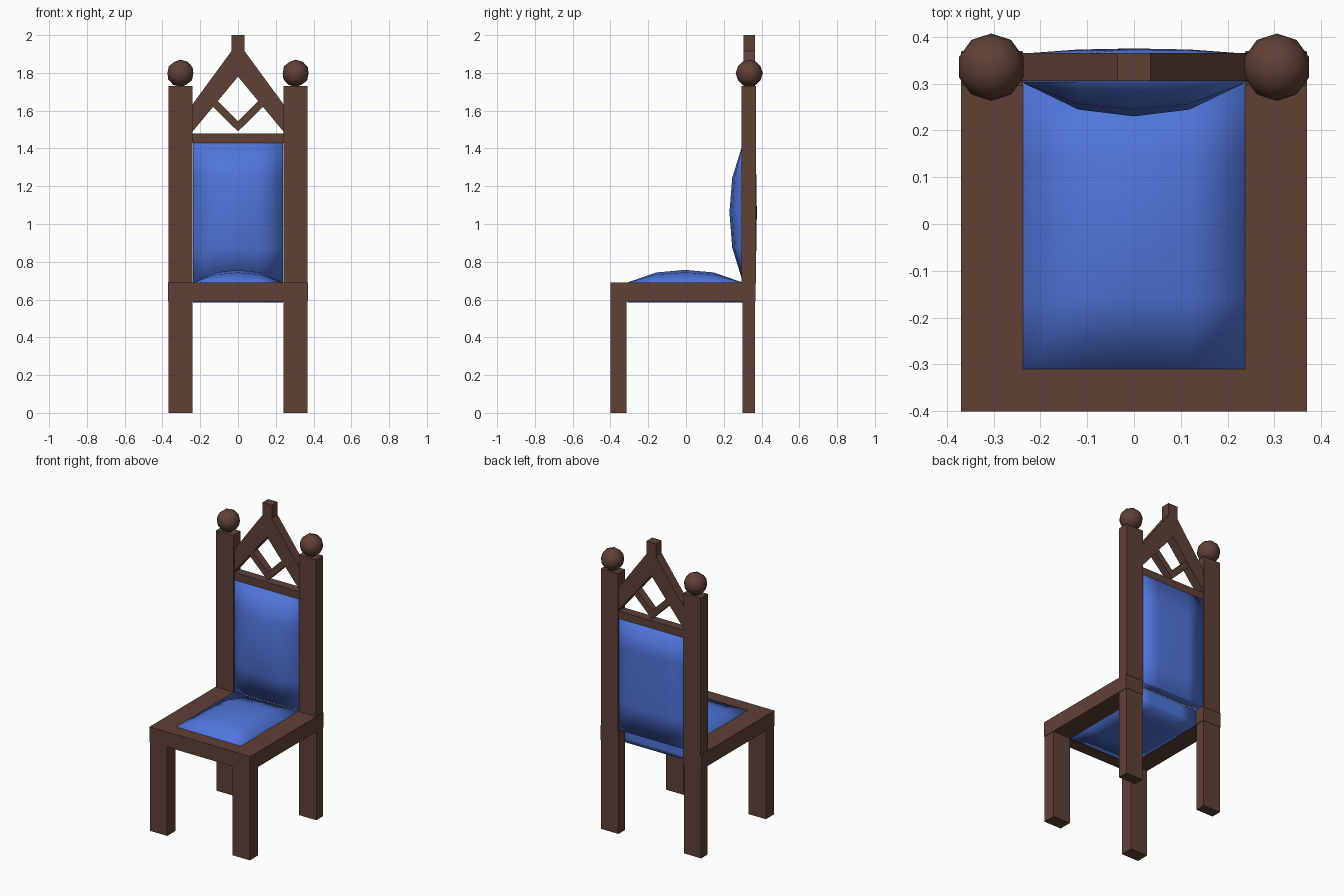
import bpy, bmesh
from mathutils import Matrix, Vector

if "Cube" in bpy.data.objects:
    bpy.data.objects.remove(bpy.data.objects["Cube"])


def material(name, color):
    m = bpy.data.materials.new(name)
    m.diffuse_color = (*color, 1)
    m.use_nodes = True
    m.node_tree.nodes["Principled BSDF"].inputs["Base Color"].default_value = m.diffuse_color
    return m


WOOD = material("dark_wood", (0.115, 0.052, 0.037))
CLOTH = material("blue_cloth", (0.08, 0.18, 0.70))


def finish(name, bm, mat, smooth=False):
    bmesh.ops.recalc_face_normals(bm, faces=bm.faces)
    for f in bm.faces:
        f.smooth = smooth
    me = bpy.data.meshes.new(name)
    bm.to_mesh(me)
    bm.free()
    me.materials.append(mat)
    ob = bpy.data.objects.new(name, me)
    bpy.context.collection.objects.link(ob)
    return ob


def box(name, x, y, z):
    bm = bmesh.new()
    bmesh.ops.create_cube(bm, size=1)
    for v in bm.verts:
        v.co = [a + (c + 0.5) * (b - a) for c, (a, b) in zip(v.co, (x, y, z))]
    return finish(name, bm, WOOD)


def prism(name, points, offset):
    """Extrude a flat outline by a vector."""
    bm = bmesh.new()
    face = bm.faces.new([bm.verts.new(p) for p in points])
    ext = bmesh.ops.extrude_face_region(bm, geom=[face], use_keep_orig=True)
    new = [g for g in ext["geom"] if isinstance(g, bmesh.types.BMVert)]
    bmesh.ops.translate(bm, verts=new, vec=offset)
    return finish(name, bm, WOOD)


def cushion(name, size, center, puff_front, puff_back, rot=Matrix.Identity(3)):
    """Subdivided block whose two broad sides are puffed out."""
    bm = bmesh.new()
    bmesh.ops.create_cube(bm, size=1)
    bmesh.ops.subdivide_edges(bm, edges=bm.edges[:], cuts=3, use_grid_fill=True)
    for v in bm.verts:
        u, w, t = v.co
        puff = (1 - abs(2 * u) ** 2.3) * (1 - abs(2 * w) ** 2.3)
        z = t * size[2]
        if t > 0.49:
            z += puff_front * puff
        elif t < -0.49:
            z -= puff_back * puff
        v.co = rot @ Vector((u * size[0], w * size[1], z)) + Vector(center)
    return finish(name, bm, CLOTH, True)


# Seat frame: U shape, open at the back between the posts
half = [(0.37, 0.368), (0.37, -0.40)]
inner = [(0.237, -0.31), (0.237, 0.368)]
outline = half + [(-x, y) for x, y in half[::-1]]
outline += [(-x, y) for x, y in inner[::-1]] + inner
prism("seat_frame", [(x, y, 0.59) for x, y in outline], (0, 0, 0.10))

# Legs, back posts and ball finials on both sides
for side, s in (("left", -1), ("right", 1)):
    x = tuple(sorted((s * 0.24, s * 0.367)))
    box(f"{side}_front_leg", x, (-0.40, -0.315), (0, 0.59))
    box(f"{side}_back_leg", x, (0.298, 0.366), (0, 0.59))
    box(f"{side}_back_post", x, (0.295, 0.37), (0.685, 1.73))
    cx = s * 0.305
    box(f"{side}_ball_neck", (cx - 0.02, cx + 0.02), (0.315, 0.355), (1.72, 1.76))
    bm = bmesh.new()
    bmesh.ops.create_icosphere(bm, subdivisions=2, radius=0.072,
                               matrix=Matrix.Translation((cx, 0.335, 1.798)))
    finish(f"{side}_ball", bm, WOOD, True)

# Top rail above the back cushion
box("top_rail", (-0.24, 0.24), (0.305, 0.364), (1.43, 1.48))

# Pointed gable with its square finial
half = [(-0.24, 1.49), (-0.24, 1.635), (-0.035, 1.915), (-0.035, 2.0)]
gable = half + [(-x, z) for x, z in half[::-1]] + [(0, 1.78)]
prism("gable", [(x, 0.305, z) for x, z in gable], (0, 0.06, 0))

# V brace inside the gable
half = [(0, 1.545), (-0.115, 1.66), (-0.145, 1.633)]
brace = half + [(0, 1.49)] + [(-x, z) for x, z in half[:0:-1]]
prism("v_brace", [(x, 0.31, z) for x, z in brace], (0, 0.05, 0))

# Cushions
cushion("seat_cushion", (0.474, 0.61, 0.105), (0, -0.005, 0.6375), 0.067, 0)
cushion("back_cushion", (0.476, 0.74, 0.062), (0, 0.333, 1.06), 0.072, 0.011,
        Matrix(((1, 0, 0), (0, 0, -1), (0, 1, 0))))
